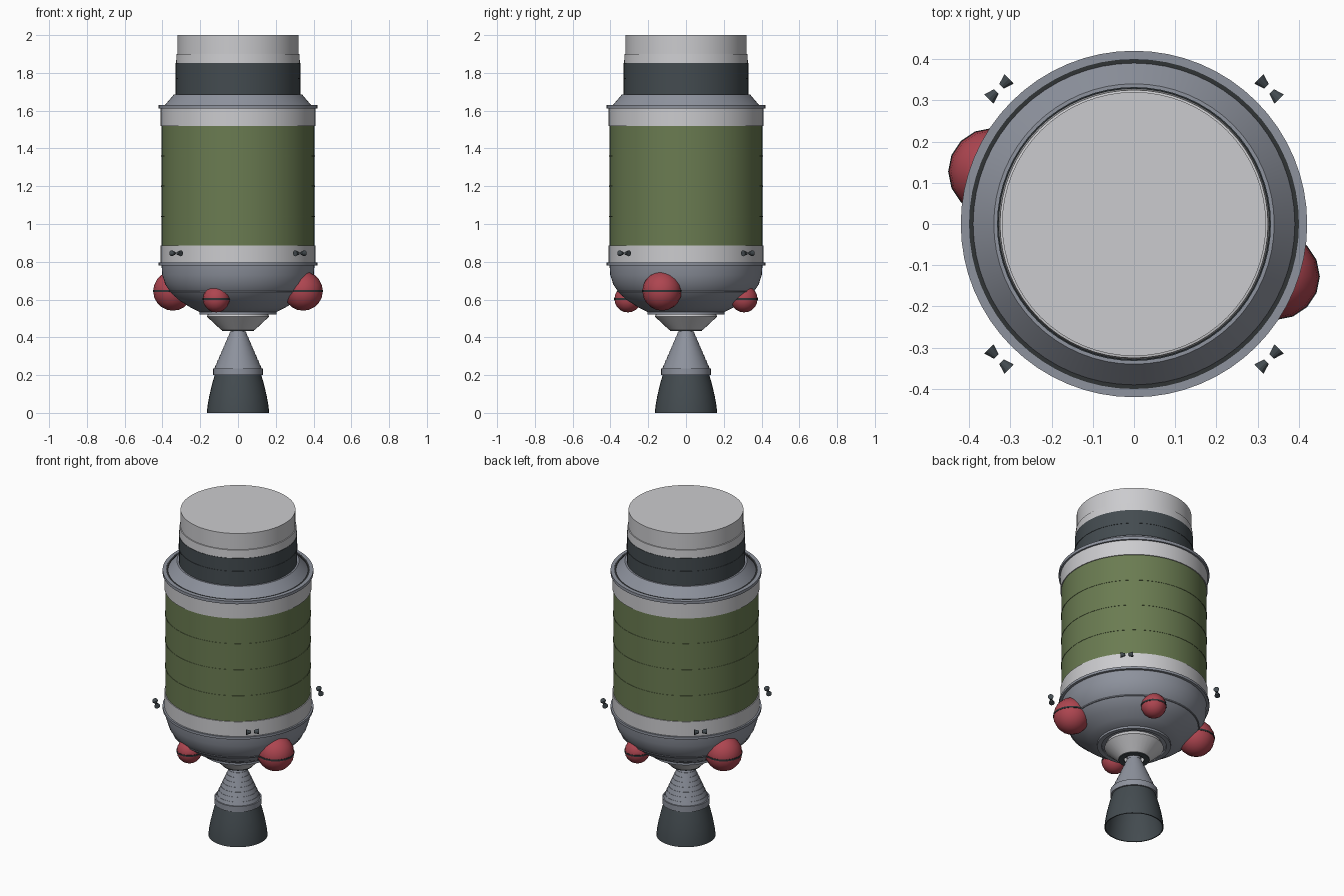
import bpy, bmesh, math
from mathutils import Vector, Matrix

cube = bpy.data.objects.get("Cube")
if cube:
    bpy.data.objects.remove(cube, do_unlink=True)


def material(name, r, g, b):
    m = bpy.data.materials.new(name)
    m.use_nodes = True
    m.diffuse_color = (r, g, b, 1)
    m.node_tree.nodes["Principled BSDF"].inputs["Base Color"].default_value = (r, g, b, 1)
    return m


LIGHT = material("light_grey", 0.60, 0.60, 0.62)
GREY = material("steel_grey", 0.27, 0.29, 0.34)
DARK = material("charcoal", 0.057, 0.071, 0.08)
GREEN = material("olive_green", 0.145, 0.2, 0.083)
RED = material("tank_red", 0.42, 0.06, 0.08)
BLACK = material("seam_black", 0.03, 0.033, 0.036)


def finish(name, bm, mat, smooth=True):
    bmesh.ops.recalc_face_normals(bm, faces=bm.faces)
    mesh = bpy.data.meshes.new(name)
    bm.to_mesh(mesh)
    bm.free()
    mesh.materials.append(mat)
    ob = bpy.data.objects.new(name, mesh)
    bpy.context.collection.objects.link(ob)
    if smooth:
        bpy.ops.object.select_all(action='DESELECT')
        ob.select_set(True)
        bpy.context.view_layer.objects.active = ob
        bpy.ops.object.shade_smooth_by_angle(angle=math.radians(28))
    return ob


def lathe(name, profile, mat, sides=64, closed=False):
    """Spin (radius, height) points round z; zero radius closes a cap."""
    bm = bmesh.new()
    verts = [bm.verts.new((r, 0, z)) for r, z in profile]
    edges = [bm.edges.new(p) for p in zip(verts, verts[1:])]
    if closed:
        edges.append(bm.edges.new((verts[-1], verts[0])))
    bmesh.ops.spin(bm, geom=verts + edges, cent=(0, 0, 0), axis=(0, 0, 1),
                   angle=math.tau, steps=sides, use_merge=True)
    bmesh.ops.remove_doubles(bm, verts=bm.verts, dist=1e-5)
    return finish(name, bm, mat)


def ring(name, inner, outer, z0, z1, mat, sides=64):
    return lathe(name, [(inner, z0), (outer, z0), (outer, z1), (inner, z1)], mat, sides, True)


# Upper collar
lathe("top_cap", [(0.32, 1.90), (0.32, 2.0), (0, 2.0)], LIGHT)
lathe("cap_skirt", [(0.328, 1.85), (0.325, 1.90), (0.315, 1.902)], LIGHT)
lathe("upper_collar", [(0.33, 1.68), (0.33, 1.852), (0.32, 1.852)], DARK)
ring("collar_seam", 0.325, 0.332, 1.767, 1.773, DARK)
lathe("shoulder_cone", [(0.395, 1.62), (0.34, 1.685), (0.325, 1.685)], GREY)
ring("shoulder_groove", 0.39, 0.405, 1.61, 1.629, BLACK)
ring("upper_flange", 0.40, 0.42, 1.612, 1.63, GREY)

# Main barrel
lathe("upper_band", [(0.40, 1.52), (0.41, 1.52), (0.41, 1.615)], LIGHT)
lathe("barrel", [(0.405, 0.88), (0.405, 1.52)], GREEN)
for i, z in enumerate((1.04, 1.2, 1.36)):
    ring(f"barrel_seam_{i + 1}", 0.40, 0.407, z - 0.003, z + 0.003, GREEN)
lathe("lower_band", [(0.41, 0.79), (0.41, 0.885), (0.40, 0.885)], LIGHT)
ring("lower_flange", 0.39, 0.42, 0.78, 0.795, GREY)

# Bottom dome and thrust cone
lathe("bottom_dome", [(0.405, 0.785), (0.401, 0.73), (0.385, 0.68), (0.355, 0.635),
                      (0.31, 0.595), (0.255, 0.56), (0.20, 0.532), (0, 0.53)], GREY)
ring("dome_seam", 0.34, 0.364, 0.64, 0.646, GREY)
ring("dome_rim", 0.18, 0.205, 0.522, 0.536, GREY)
lathe("thrust_cone", [(0.155, 0.532), (0.165, 0.51), (0.088, 0.438), (0.07, 0.435)], LIGHT, 32)
ring("thrust_collar", 0.055, 0.086, 0.433, 0.44, DARK, 32)

# Engine: stepped cooling rings on a tapering chamber
steps = 8
chamber = [(0.035, 0.50), (0.035, 0.43)]
for i in range(steps):
    z = 0.43 - i * 0.025
    r = 0.042 + i * 0.0108
    chamber += [(r, z), (r + 0.009, z - 0.025)]
lathe("engine_chamber", chamber, GREY, 32)
ring("engine_ring", 0.10, 0.132, 0.2, 0.235, GREY, 32)
lathe("engine_bell", [(0.122, 0.205), (0.138, 0.15), (0.152, 0.09), (0.161, 0.04), (0.165, 0),
                      (0.159, 0), (0.146, 0.09), (0.116, 0.205), (0.035, 0.42), (0, 0.42)], DARK, 32)

# Spherical tanks in opposite pairs, each with an equator seam
for side, label in ((1, "left"), (-1, "right")):
    for size, x, y, z, rad in (("large", 0.345, -0.127, 0.645, 0.104),
                               ("small", 0.115, 0.308, 0.603, 0.071)):
        place = Matrix.Translation((x * side, y * side, z))
        bm = bmesh.new()
        bmesh.ops.create_uvsphere(bm, u_segments=16, v_segments=10, radius=rad, matrix=place)
        finish(f"{size}_tank_{label}", bm, RED)
        seam = ring(f"{size}_tank_seam_{label}", rad * 0.95, rad * 1.015, -0.005, 0.005, BLACK, 16)
        seam.matrix_world = place

# Paired thruster nozzles standing off the four diagonals
for k in range(4):
    a = math.radians(45 + 90 * k)
    out = Vector((math.cos(a), math.sin(a), 0))
    along = Vector((-math.sin(a), math.cos(a), 0))
    for s in (-1, 1):
        bm = bmesh.new()
        spot = out * 0.463 + along * s * 0.022 + Vector((0, 0, 0.845))
        turn = (along * s).to_track_quat('Z', 'Y').to_matrix().to_4x4()
        bmesh.ops.create_cone(bm, cap_ends=True, segments=12, radius1=0.008, radius2=0.016,
                              depth=0.026, matrix=Matrix.Translation(spot) @ turn)
        finish(f"thruster_{k + 1}_{'a' if s < 0 else 'b'}", bm, DARK)
